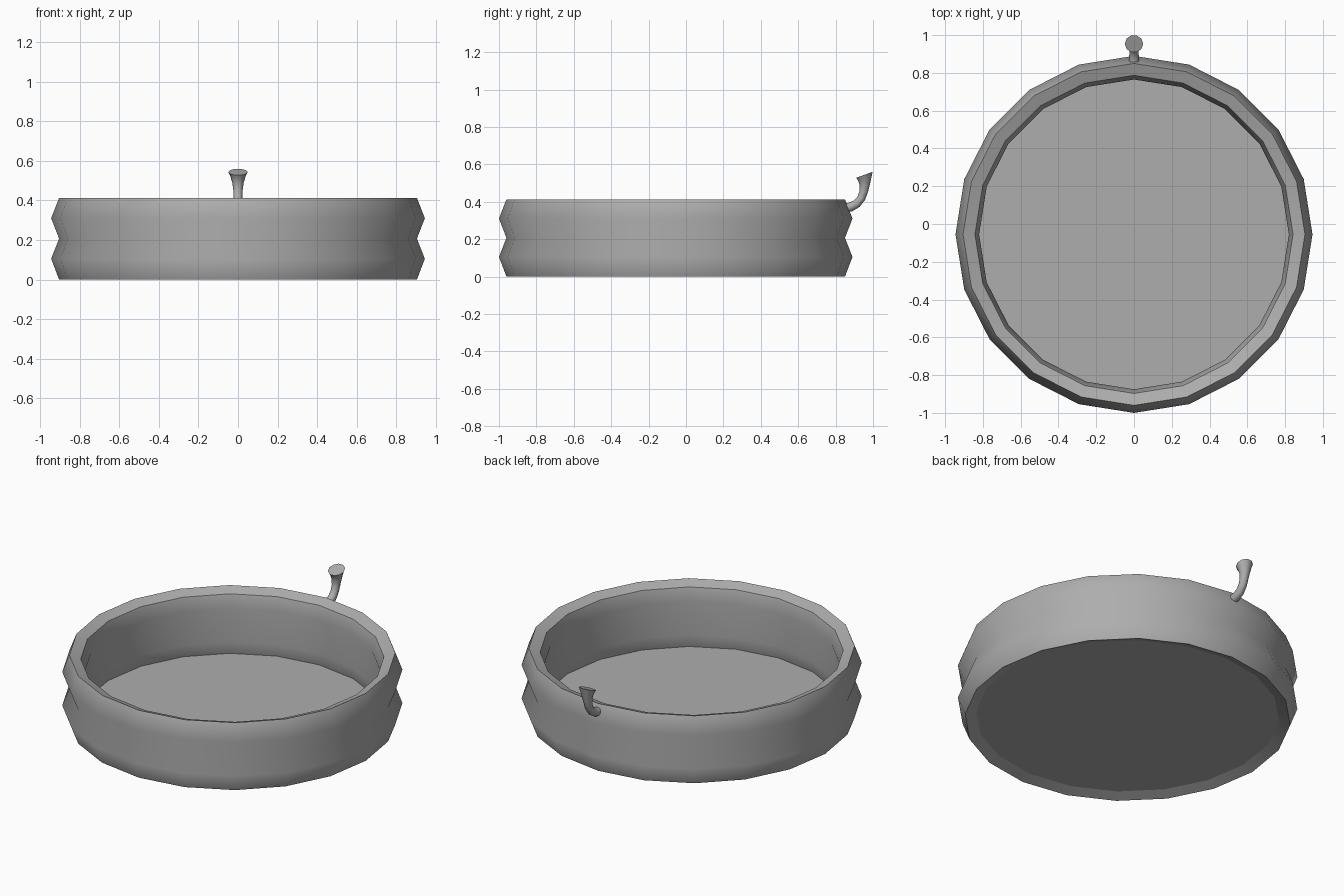
import bpy, bmesh
from math import sin, cos, pi, radians

if "Cube" in bpy.data.objects:
    bpy.data.objects.remove(bpy.data.objects["Cube"])

CY = -0.055   # centre of the round body; the spout sticks out behind it

grey = bpy.data.materials.new("dark_grey")
grey.diffuse_color = (0.42, 0.42, 0.42, 1)
grey.use_nodes = True
grey.node_tree.nodes["Principled BSDF"].inputs["Base Color"].default_value = grey.diffuse_color


def skin(name, rings, close=False, caps=False, angle=50):
    """Join rings of points into one surface with smooth shading."""
    bm = bmesh.new()
    loops = [[bm.verts.new(p) for p in ring] for ring in rings]
    n = len(loops[0])
    pairs = list(zip(loops, loops[1:]))
    if close:
        pairs.append((loops[-1], loops[0]))
    for a, b in pairs:
        for i in range(n):
            j = (i + 1) % n
            bm.faces.new((a[i], a[j], b[j], b[i]))
    if caps:
        bm.faces.new(loops[0])
        bm.faces.new(loops[-1])
    bmesh.ops.recalc_face_normals(bm, faces=bm.faces)
    add(name, bm, angle)


def add(name, bm, angle=50):
    me = bpy.data.meshes.new(name)
    bm.to_mesh(me)
    bm.free()
    me.materials.append(grey)
    ob = bpy.data.objects.new(name, me)
    bpy.context.collection.objects.link(ob)
    bpy.context.view_layer.objects.active = ob
    ob.select_set(True)
    bpy.ops.object.shade_smooth_by_angle(angle=radians(angle))
    ob.select_set(False)


def circle(r, z, n=20):
    return [(r * cos(2 * pi * i / n), CY + r * sin(2 * pi * i / n), z) for i in range(n)]


# wall: two stacked bulging tubes, with rims sloping inwards at top and bottom
wall = [(0.905, 0), (0.945, 0.105), (0.905, 0.207), (0.945, 0.31), (0.905, 0.413),
        (0.842, 0.389), (0.82, 0.31), (0.842, 0.207), (0.82, 0.105), (0.842, 0.024)]
skin("pool_wall", [circle(r, z) for r, z in wall], close=True)

# floor: thin sheet just above the ground
floor = bmesh.new()
floor.faces.new([floor.verts.new(p) for p in circle(0.842, 0.024)])
add("pool_floor", floor)

# spout: bent stem with a flared, tilted mouth (y, z, radius, heading from +y)
stem = [(0.845, 0.366, 0.026, 10), (0.88, 0.372, 0.026, 20), (0.914, 0.390, 0.024, 42),
        (0.938, 0.42, 0.023, 65), (0.950, 0.455, 0.024, 82), (0.956, 0.49, 0.029, 95),
        (0.956, 0.523, 0.039, 105), (0.954, 0.544, 0.049, 110)]
rings = []
for y, z, r, deg in stem:
    t = radians(deg)
    rings.append([(r * cos(2 * pi * i / 10),
                   y - r * sin(2 * pi * i / 10) * sin(t),
                   z + r * sin(2 * pi * i / 10) * cos(t)) for i in range(10)])
skin("air_spout", rings, caps=True)
